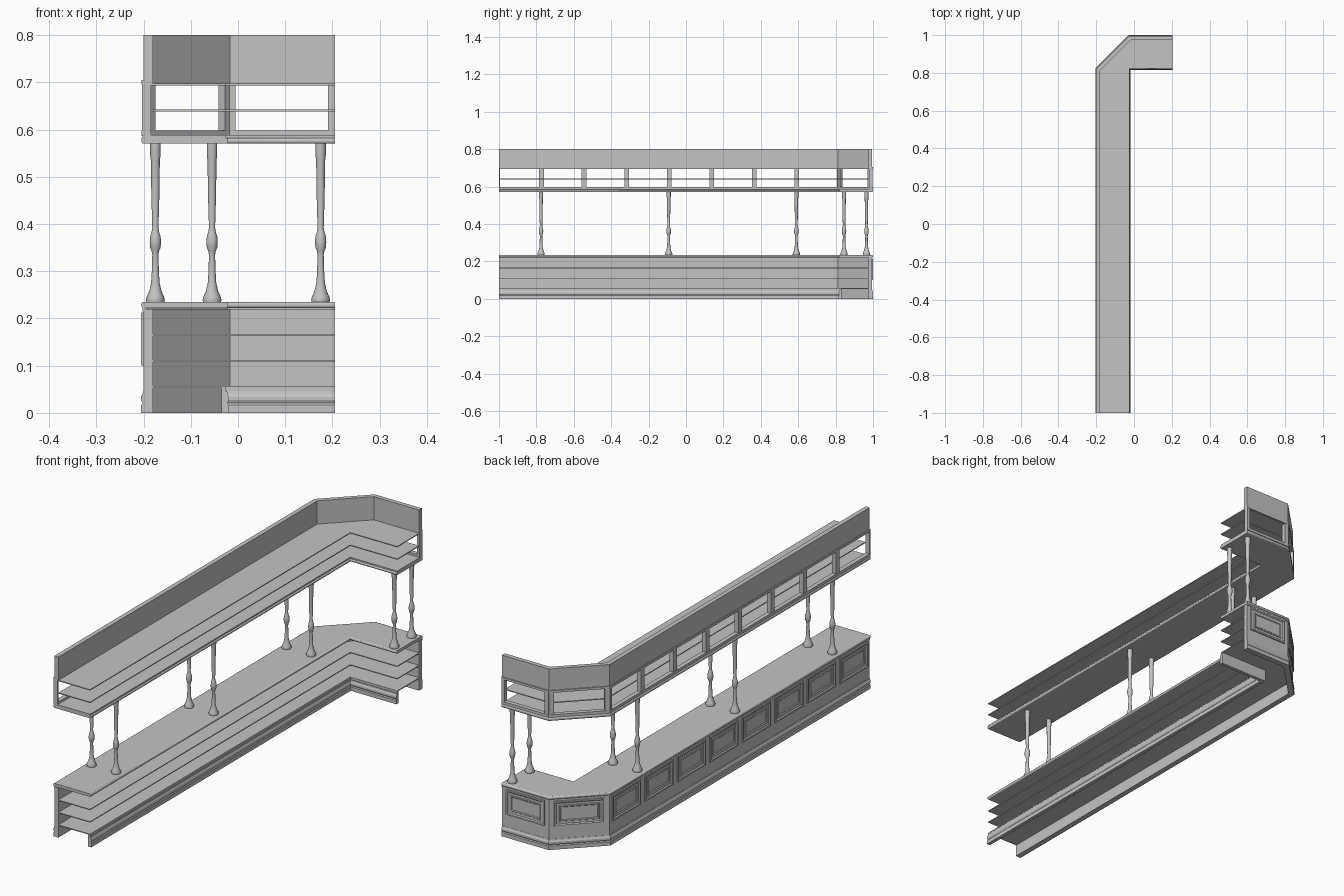
import bpy, bmesh, math
from mathutils import Vector

cube = bpy.data.objects.get("Cube")
if cube:
    bpy.data.objects.remove(cube)

grey = bpy.data.materials.new("plain grey")
grey.use_nodes = True
grey.diffuse_color = (0.55, 0.55, 0.55, 1)
grey.node_tree.nodes["Principled BSDF"].inputs["Base Color"].default_value = grey.diffuse_color

# Plan of the counter: customer side with a cut corner, and serving side
OUTER = [Vector(p) for p in ((-0.2, -1), (-0.2, 0.82), (-0.025, 0.995), (0.205, 0.995))]
INNER = [Vector(p) for p in ((-0.025, -1), (-0.025, 0.822), (0.205, 0.822))]
BAY = 0.2275


def finish(name, bm, smooth=False):
    bmesh.ops.recalc_face_normals(bm, faces=bm.faces)
    mesh = bpy.data.meshes.new(name)
    bm.to_mesh(mesh)
    bm.free()
    mesh.materials.append(grey)
    obj = bpy.data.objects.new(name, mesh)
    bpy.context.collection.objects.link(obj)
    if smooth:
        bpy.ops.object.select_all(action='DESELECT')
        obj.select_set(True)
        bpy.context.view_layer.objects.active = obj
        bpy.ops.object.shade_smooth_by_angle(angle=math.radians(40))
    return obj


def left_normal(a, b):
    t = (b - a).normalized()
    return Vector((-t.y, t.x))


def offset(path, d):
    """Shift a path sideways with mitred corners; positive is the customer side."""
    normals = [left_normal(a, b) for a, b in zip(path, path[1:])]
    out = []
    for i, p in enumerate(path):
        n1, n2 = normals[max(i - 1, 0)], normals[min(i, len(normals) - 1)]
        out.append(p + (n1 + n2) / (1 + n1.dot(n2)) * d)
    return out


def sweep(name, path, profile, smooth=False):
    """Run a closed (offset, height) section along a path."""
    bm = bmesh.new()
    rows = [[bm.verts.new((p.x, p.y, z)) for p in offset(path, d)] for d, z in profile]
    for r1, r2 in zip(rows, rows[1:] + rows[:1]):
        for i in range(len(path) - 1):
            bm.faces.new((r1[i], r1[i + 1], r2[i + 1], r2[i]))
    bm.faces.new([r[0] for r in rows])
    bm.faces.new([r[-1] for r in rows])
    return finish(name, bm, smooth)


def slab(name, d_out, d_in, z0, z1):
    """Flat board filling the plan between both sides."""
    bm = bmesh.new()
    outline = offset(OUTER, d_out) + offset(INNER, d_in)[::-1]
    face = bm.faces.new([bm.verts.new((p.x, p.y, z0)) for p in outline])
    moved = bmesh.ops.extrude_face_region(bm, geom=[face])["geom"]
    bmesh.ops.translate(bm, vec=(0, 0, z1 - z0),
                        verts=[v for v in moved if isinstance(v, bmesh.types.BMVert)])
    return finish(name, bm)


def rect(d0, d1, z0, z1):
    return [(d0, z0), (d1, z0), (d1, z1), (d0, z1)]


def nosing(d, z0, z1, r):
    """Half-round edge section that bulges by r."""
    mid, half = (z0 + z1) / 2, (z1 - z0) / 2
    angles = [math.radians(a) for a in range(-90, 91, 30)]
    return [(d + r * math.cos(a), mid + half * math.sin(a)) for a in angles]


# Lower counter: wall, top and shelves
sweep("counter_wall", OUTER, rect(-0.02, 0, 0, 0.22))
slab("counter_top", 0, 0, 0.222, 0.235)
sweep("counter_top_outer_edge", OUTER, nosing(0, 0.222, 0.235, 0.005), True)
sweep("counter_top_inner_edge", INNER, nosing(0, 0.222, 0.235, -0.004), True)
sweep("counter_top_trim", OUTER, rect(-0.005, 0.002, 0.215, 0.222))
for i, z in enumerate((0.055, 0.11, 0.165)):
    slab(f"lower_shelf_{i + 1}", -0.018, 0, z - 0.002, z + 0.002)

# Skirting on both sides
SKIRT = [(-0.01, 0), (0.005, 0), (0.005, 0.017), (0.002, 0.021), (0.005, 0.027),
         (0.005, 0.034), (0.002, 0.04), (0.001, 0.046), (-0.01, 0.046)]
sweep("outer_skirting", OUTER, SKIRT)
sweep("inner_skirting", INNER, [(-d - 0.001, z) for d, z in SKIRT])
sweep("inner_kick_board", INNER, rect(0.001, 0.01, 0, 0.054))

# Upper cabinet: base, shelves and header board
slab("canopy_base", 0, 0, 0.57, 0.588)
sweep("canopy_outer_edge", OUTER, nosing(0, 0.57, 0.586, 0.005), True)
sweep("canopy_inner_edge", INNER, nosing(0, 0.57, 0.582, -0.004), True)
slab("middle_upper_shelf", -0.02, 0, 0.638, 0.642)
slab("top_upper_shelf", -0.002, 0, 0.693, 0.697)
sweep("header_board", OUTER, rect(-0.02, 0, 0.695, 0.8))
sweep("window_bottom_rail", OUTER, rect(-0.016, 0.004, 0.586, 0.598))
sweep("window_top_rail", OUTER, rect(-0.016, 0.004, 0.695, 0.705))

# Bays between posts, measured along each straight of the customer side
lengths = [(b - a).length for a, b in zip(OUTER, OUTER[1:])]
long_bays = [(max(lengths[0] - (i + 1) * BAY, 0), lengths[0] - i * BAY) for i in range(8)]
bays = [(0, s) for s in long_bays] + [(i, (0, lengths[i])) for i in (1, 2)]


def wall_point(seg, s, d, z):
    a, b = OUTER[seg], OUTER[seg + 1]
    p = a + (b - a).normalized() * s + left_normal(a, b) * d
    return (p.x, p.y, z)


# Window posts
bm = bmesh.new()
for seg, (s0, s1) in bays:
    low = 0.005 if seg == 0 and s0 < 0.01 else (0.02 if seg else 0.0125)
    high = 0.014 if seg == 2 else (0.02 if seg == 1 else 0.0125)
    for a, b in ((s0, s0 + low), (s1 - high, s1)):
        rings = [[bm.verts.new(wall_point(seg, s, d, z))
                  for s, d in ((a, -0.016), (b, -0.016), (b, 0.003), (a, 0.003))]
                 for z in (0.59, 0.7)]
        bm.faces.new(rings[0])
        bm.faces.new(rings[1])
        for i in range(4):
            j = (i + 1) % 4
            bm.faces.new((rings[0][i], rings[0][j], rings[1][j], rings[1][i]))
finish("window_posts", bm)

# Framed panels: nested rectangles given as (inset, height off the wall)
STEPS = [(0, -0.002), (0.001, 0.005), (0.007, 0.005), (0.011, 0.001), (0.02, 0.001),
         (0.022, 0.004), (0.026, 0.004), (0.029, 0.001)]
bm = bmesh.new()
for seg, (s0, s1) in bays:
    gap = 0.02 if seg else 0.015
    rings = []
    for inset, d in STEPS:
        a, b = s0 + gap + inset, s1 - gap - inset
        low, high = 0.1 + inset, 0.213 - inset
        rings.append([bm.verts.new(wall_point(seg, s, d, z))
                      for s, z in ((a, low), (b, low), (b, high), (a, high))])
    for r1, r2 in zip(rings, rings[1:]):
        for i in range(4):
            j = (i + 1) % 4
            bm.faces.new((r1[i], r1[j], r2[j], r2[i]))
    bm.faces.new(rings[0][::-1])
    bm.faces.new(rings[-1])
finish("wall_panels", bm)

# Turned columns between counter and canopy
TURNING = [(0.019, 0.234), (0.02, 0.24), (0.018, 0.247), (0.013, 0.258), (0.009, 0.275),
           (0.0075, 0.3), (0.0065, 0.335), (0.008, 0.343), (0.011, 0.35), (0.012, 0.362),
           (0.011, 0.374), (0.008, 0.383), (0.0065, 0.392), (0.0085, 0.46), (0.0095, 0.535),
           (0.011, 0.545), (0.011, 0.572)]
SIDES = 16


def column(name, x, y):
    bm = bmesh.new()
    rings = []
    for r, z in TURNING:
        turns = [math.tau * k / SIDES for k in range(SIDES)]
        rings.append([bm.verts.new((x + r * math.cos(t), y + r * math.sin(t), z)) for t in turns])
    for r1, r2 in zip(rings, rings[1:]):
        for i in range(SIDES):
            j = (i + 1) % SIDES
            bm.faces.new((r1[i], r1[j], r2[j], r2[i]))
    bm.faces.new(rings[0][::-1])
    bm.faces.new(rings[-1])
    finish(name, bm, True)


for i, y in enumerate((-0.775, -0.0925, 0.59)):
    column(f"outer_column_{i + 1}", -0.175, y)
    column(f"inner_column_{i + 1}", -0.055, y)
column("inner_end_column", 0.175, 0.845)
column("outer_end_column", 0.175, 0.965)
